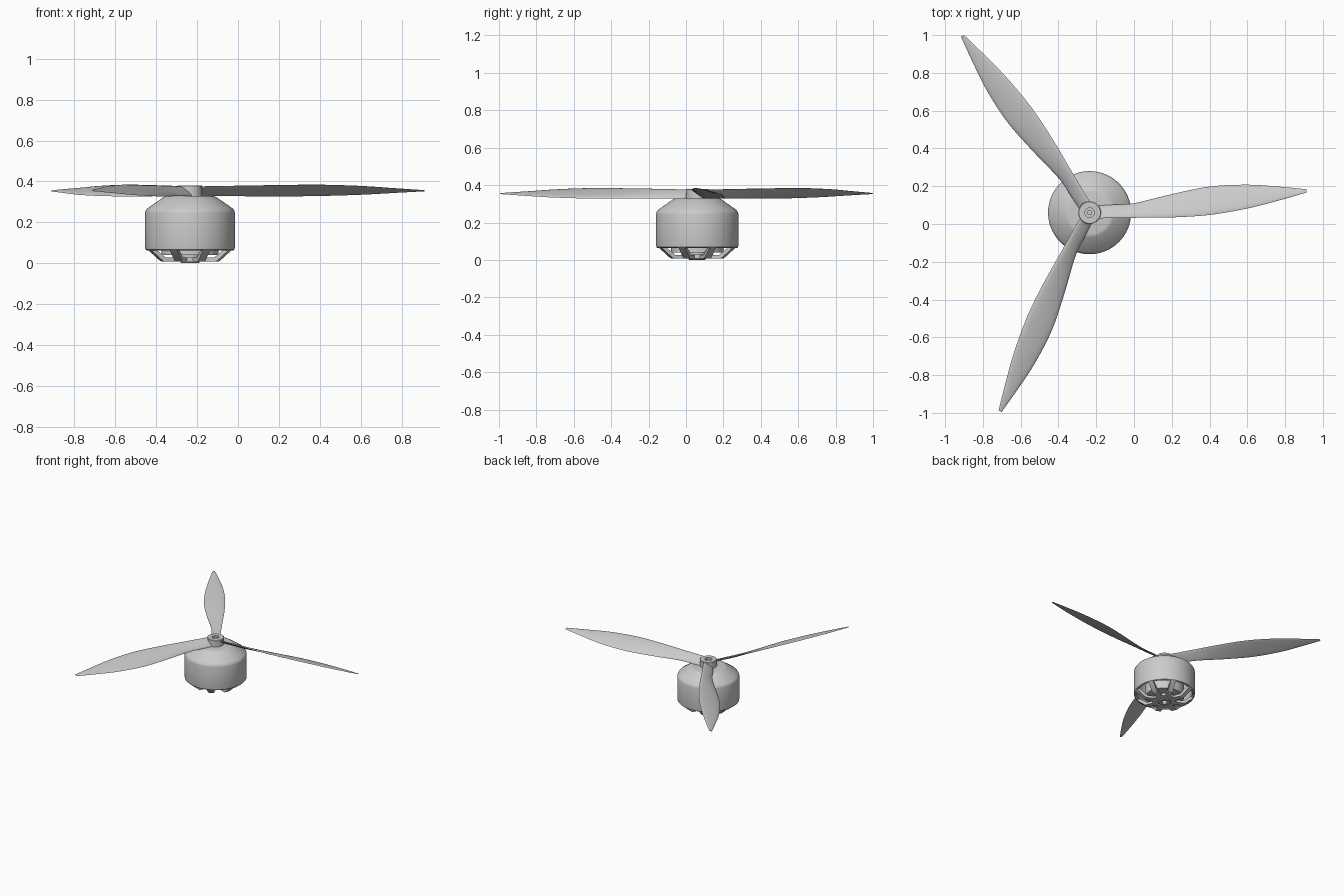
import bpy, bmesh
from math import sin, cos, pi, radians
from mathutils import Matrix, Vector

if "Cube" in bpy.data.objects:
    bpy.data.objects.remove(bpy.data.objects["Cube"])

AXIS = Vector((-0.235, 0.06, 0))

grey = bpy.data.materials.new("light_grey")
grey.use_nodes = True
grey.diffuse_color = (0.6, 0.6, 0.6, 1)
grey.node_tree.nodes["Principled BSDF"].inputs["Base Color"].default_value = (0.6, 0.6, 0.6, 1)


def finish(name, bm, angle=0, smooth=35):
    """Place a part on the motor axis, turned by an angle."""
    bmesh.ops.remove_doubles(bm, verts=bm.verts, dist=1e-5)
    bmesh.ops.recalc_face_normals(bm, faces=bm.faces)
    bm.transform(Matrix.Translation(AXIS) @ Matrix.Rotation(angle, 4, "Z"))
    mesh = bpy.data.meshes.new(name)
    bm.to_mesh(mesh)
    bm.free()
    mesh.materials.append(grey)
    obj = bpy.data.objects.new(name, mesh)
    bpy.context.collection.objects.link(obj)
    bpy.ops.object.select_all(action="DESELECT")
    obj.select_set(True)
    bpy.context.view_layer.objects.active = obj
    bpy.ops.object.shade_smooth_by_angle(angle=radians(smooth))
    return obj


def revolve(name, profile, steps=64):
    """Spin a closed (radius, height) loop about the axis."""
    bm = bmesh.new()
    verts = [bm.verts.new((r, 0, z)) for r, z in profile]
    edges = [bm.edges.new((v, verts[i - 1])) for i, v in enumerate(verts)]
    bmesh.ops.spin(bm, geom=verts + edges, cent=(0, 0, 0), axis=(0, 0, 1),
                   angle=2 * pi, steps=steps, use_merge=True)
    return finish(name, bm)


def smooth_rows(rows, steps):
    """Catmull-Rom interpolation through rows of values."""
    rows = [Vector(r) for r in rows]
    out = []
    for i in range(len(rows) - 1):
        a, b, c, d = (rows[min(max(i + k, 0), len(rows) - 1)] for k in (-1, 0, 1, 2))
        for s in range(steps):
            t = s / steps
            out.append(b + (c - a) * (t / 2) + (a * 2 - b * 5 + c * 4 - d) * (t * t / 2)
                       + (b * 3 - a - c * 3 + d) * (t ** 3 / 2))
    return out + [rows[-1]]


# Rotating can with rounded shoulder and open underside
revolve("motor_can", [
    (0.198, 0.07), (0.212, 0.063), (0.218, 0.068), (0.22, 0.078), (0.22, 0.245),
    (0.217, 0.257), (0.209, 0.268), (0.13, 0.323), (0.122, 0.327), (0.11, 0.329),
    (0.012, 0.329), (0.012, 0.31), (0.11, 0.31), (0.198, 0.25)])

# Stator inside the can
revolve("stator", [(0.02, 0.04), (0.14, 0.04), (0.14, 0.29), (0.02, 0.29)])

# Lower mount: centre plate, bearing boss and spokes
revolve("mount_plate", [(0.02, 0.008), (0.085, 0.008), (0.085, 0.028), (0.02, 0.028)])
revolve("bearing_boss", [(0.022, 0), (0.042, 0), (0.046, 0.004), (0.046, 0.04), (0.022, 0.04)])

SPOKES = 8
for i in range(SPOKES):
    bm = bmesh.new()
    side = [(0.07, 0.008), (0.142, 0.008), (0.15, 0.011), (0.214, 0.065),
            (0.2, 0.078), (0.135, 0.027), (0.07, 0.027)]
    half = 0.019
    left, right = ([bm.verts.new((r, s * half, z)) for r, z in side] for s in (-1, 1))
    bm.faces.new(left)
    bm.faces.new(right)
    for k in range(len(side)):
        bm.faces.new((left[k - 1], left[k], right[k], right[k - 1]))
    finish("mount_spoke_%d" % (i + 1), bm, (i + 0.5) * 2 * pi / SPOKES)

# Propeller hub and shaft
revolve("propeller_hub", [(0.025, 0.326), (0.06, 0.326), (0.06, 0.377), (0.057, 0.38),
                          (0.025, 0.38)], 48)
revolve("shaft", [(0.0, 0.02), (0.013, 0.02), (0.013, 0.372), (0.0, 0.372)], 32)

# Blade stations: distance out, front edge y, rear edge y, front edge z, rear edge z, thickness
STATIONS = [
    (0.03, -0.03, 0.036, 0.375, 0.33, 0.012),
    (0.12, -0.029, 0.042, 0.376, 0.329, 0.013),
    (0.235, -0.027, 0.05, 0.378, 0.328, 0.014),
    (0.435, -0.025, 0.098, 0.381, 0.327, 0.014),
    (0.635, -0.012, 0.138, 0.383, 0.329, 0.013),
    (0.835, 0.022, 0.148, 0.377, 0.335, 0.011),
    (1.0, 0.064, 0.138, 0.366, 0.344, 0.008),
    (1.147, 0.106, 0.124, 0.357, 0.352, 0.003),
]
CHORD = 8


def blade(name, angle):
    bm = bmesh.new()
    rings = []
    for x, y0, y1, z0, z1, thick in smooth_rows(STATIONS, 5):
        ring = []
        for k in range(2 * CHORD):
            a = pi * k / CHORD
            t = (1 - cos(a)) / 2
            # Upper skin bulges more than the lower one
            bulge = sin(a) * thick * (0.75 if a < pi else 0.25)
            slope = Vector((y1 - y0, z1 - z0)).normalized()
            y = y0 + (y1 - y0) * t - slope.y * bulge
            z = z0 + (z1 - z0) * t + slope.x * bulge
            ring.append(bm.verts.new((x, y, z)))
        rings.append(ring)
    for a, b in zip(rings, rings[1:]):
        for k in range(len(a)):
            bm.faces.new((a[k - 1], a[k], b[k], b[k - 1]))
    bm.faces.new(rings[0])
    bm.faces.new(rings[-1])
    return finish(name, bm, angle, 50)


for i in range(3):
    blade("blade_%d" % (i + 1), i * 2 * pi / 3)
